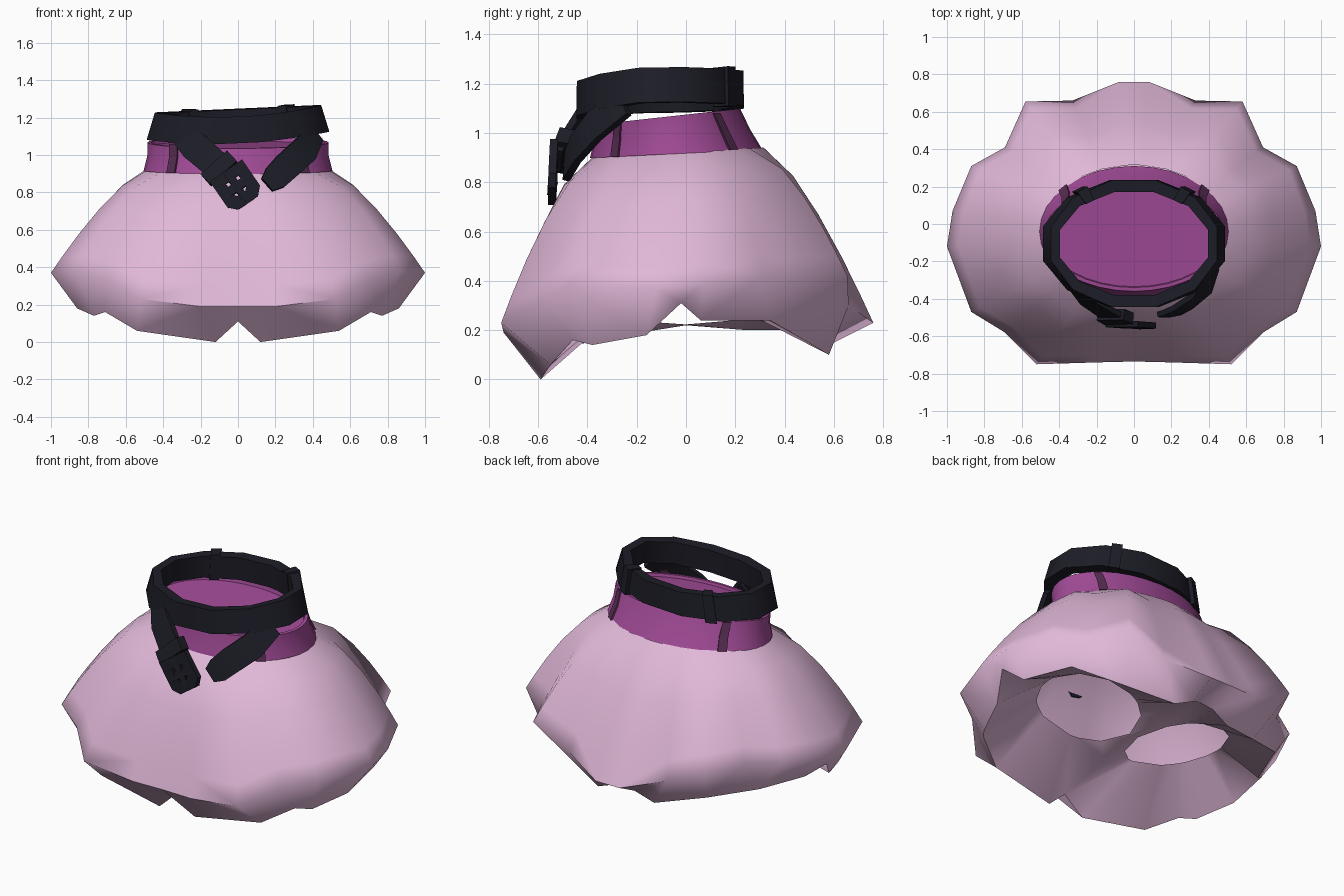
import bpy
import bmesh
from math import sin, cos, pi, atan2
from mathutils import Vector

cube = bpy.data.objects.get("Cube")
if cube:
    bpy.data.objects.remove(cube)


def material(name, rgb):
    mat = bpy.data.materials.new(name)
    mat.use_nodes = True
    color = (*rgb, 1)
    mat.diffuse_color = color
    shader = mat.node_tree.nodes["Principled BSDF"]
    shader.inputs["Base Color"].default_value = color
    shader.inputs["Roughness"].default_value = 0.8
    return mat


PINK = material("pale pink", (0.75, 0.48, 0.69))
MAGENTA = material("magenta", (0.36, 0.07, 0.31))
PLUM = material("dark plum", (0.09, 0.025, 0.08))
BLACK = material("black leather", (0.012, 0.012, 0.02))


def finish(name, bm, mat, smooth=None, mirror=False):
    bmesh.ops.recalc_face_normals(bm, faces=bm.faces)
    mesh = bpy.data.meshes.new(name)
    bm.to_mesh(mesh)
    bm.free()
    mesh.materials.append(mat)
    obj = bpy.data.objects.new(name, mesh)
    bpy.context.collection.objects.link(obj)
    if mirror:
        mod = obj.modifiers.new("mirror", "MIRROR")
        mod.use_clip = True
        mod.merge_threshold = 0.001
    if smooth:
        bpy.ops.object.select_all(action="DESELECT")
        obj.select_set(True)
        bpy.context.view_layer.objects.active = obj
        bpy.ops.object.shade_smooth_by_angle(angle=smooth, keep_sharp_edges=True)
    return obj


def bridge(bm, a, b, closed=True):
    n = len(a)
    for i in range(n if closed else n - 1):
        j = (i + 1) % n
        bm.faces.new((a[i], a[j], b[j], b[i]))


def crease(bm, verts):
    for a, b in zip(verts, verts[1:]):
        bm.edges.get((a, b)).smooth = False


def loft(name, rings, mat, smooth=None, caps=False, loop=False):
    """Skin a list of closed point rings."""
    bm = bmesh.new()
    rows = [[bm.verts.new(p) for p in ring] for ring in rings]
    for a, b in zip(rows, rows[1:]):
        bridge(bm, a, b)
    if loop:
        bridge(bm, rows[-1], rows[0])
    if caps:
        bm.faces.new(rows[0])
        bm.faces.new(rows[-1])
    return finish(name, bm, mat, smooth)


def oval(a, cy, rx, ry):
    return Vector((rx * sin(a), cy - ry * cos(a), 0))


# Puffed shorts: half outline, front centre round to back centre
widest = [(0, -.735, .19), (.2, -.74, .19), (.52, -.75, .23), (.69, -.58, .33),
          (.87, -.47, .38), (1, -.12, .37), (.97, .07, .39), (.87, .31, .42),
          (.69, .41, .41), (.58, .655, .42), (.33, .66, .3), (.08, .76, .23),
          (0, .76, .23)]
hem = [(0, -.6, .11), (.12, -.59, 0), (.54, -.55, .06), (.71, -.46, .16),
       (.77, -.38, .14), (.86, -.16, .18), (.94, -.02, .31), (.85, .06, .24),
       (.74, .34, .24), (.47, .47, .165), (.19, .58, .1), (.07, .6, .15),
       (0, .55, .2)]
crotch = [(0, .25, .2), (0, 0, .22), (0, -.25, .18)]
valleys = (3, 8)

bm = bmesh.new()
rows = []
for t in (0, .16, .38, .62, .84, 1):
    row = []
    for i, w in enumerate(map(Vector, widest)):
        waist = oval(atan2(w.x, -w.y / .75), -.03, .49, .345)
        waist.z = .925 + .05 * waist.y
        # Corners puff out more than the sides and the back
        power = .72 if w.x > .9 or w.y > .658 else .6
        if i in valleys:
            power = .67
        p = waist.lerp(w, t ** power)
        p.z = waist.z + (w.z - waist.z) * t
        row.append(bm.verts.new(p))
    rows.append(row)
rows.append([bm.verts.new(p) for p in hem])
for a, b in zip(rows, rows[1:]):
    bridge(bm, a, b, closed=False)

# Underside drawn in to the outward-tilted leg opening
rim = rows[-1] + [bm.verts.new(p) for p in crotch]
centre = Vector((.32, -.01, .29))
opening = []
for v in rim:
    d = v.co - centre
    d.z = 0
    d = d.normalized() * .29
    d.z = d.x * .23
    opening.append(bm.verts.new(centre + d))
bridge(bm, rim, opening)
crease(bm, rows[-2][:3])
crease(bm, rows[-2][10:])
crease(bm, rows[-1])
finish("puffed_shorts", bm, PINK, 1.35, mirror=True)

# Waistband with a slightly sunken closed top
SIDES = 32
turns = [2 * pi * i / SIDES for i in range(SIDES)]


def band_ring(cy, rx, ry, z, tilt):
    ring = []
    for a in turns:
        p = oval(a, cy, rx, ry)
        p.z = z + tilt * p.y
        ring.append(p)
    return ring


bottom = band_ring(-.04, .505, .35, .918, .05)
middle = band_ring(-.055, .485, .315, 1.0, .06)
top = band_ring(-.07, .485, .29, 1.075, .11)
lip = band_ring(-.07, .465, .27, 1.075, .11)
floor = band_ring(-.07, .46, .265, 1.055, .1)
loft("waistband", [bottom, middle, top, lip, floor], MAGENTA, 0.6)
bm = bmesh.new()
bm.faces.new([bm.verts.new(p) for p in floor])
finish("waistband_top", bm, MAGENTA)

# Plum loops sewn to the waistband
for name, a in (("front", pi / 4), ("back", pi * .73)):
    for side, sign in (("left", 1), ("right", -1)):
        rings = []
        for cy, rx, ry, z in ((-.04, .505, .35, .918), (-.055, .485, .315, 1.0),
                              (-.07, .485, .29, 1.07)):
            lift = z + .06 * (-cos(a)) * ry
            ring = []
            for da, grow in ((-.06, .008), (.06, .008), (.06, -.01), (-.06, -.01)):
                p = oval(sign * (a + da), cy, rx + grow, ry + grow)
                p.z = lift
                ring.append(p)
            rings.append(ring)
        loft(f"{name}_{side}_loop", rings, PLUM, caps=True)


# Belt: twelve sides, leaning outwards at the bottom
def belt_section(a, e=0):
    def point(rx, ry, z):
        p = oval(a, -.105, rx, ry)
        dip = .045 * max(0, cos(a)) ** 2
        p.z = z - dip + .045 * p.x
        return p
    return [point(.505 + e, .352 + e, 1.105 - e), point(.46 + e, .35 + e, 1.248 + e),
            point(.41 - e, .285 - e, 1.243 + e), point(.43 - e, .29 - e, 1.105 - e)]


loft("belt", [belt_section(2 * pi * (i + .5) / 12) for i in range(12)],
     BLACK, 0.75, loop=True)
for side, sign in (("left", 1), ("right", -1)):
    loft(f"belt_{side}_keeper",
         [belt_section(sign * pi * .8 + d, .01) for d in (-.07, .07)],
         BLACK, caps=True)


# Hanging strap ends
def strap(name, path, widths, thick=.03):
    pts = [Vector(p) for p in path]
    rings = []
    for i, p in enumerate(pts):
        along = (pts[min(i + 1, len(pts) - 1)] - pts[max(i - 1, 0)]).normalized()
        out = Vector((p.x * .6, p.y, .1)).normalized()
        across = along.cross(out).normalized() * widths[i] / 2
        out = out * thick / 2
        rings.append([p + across + out, p - across + out,
                      p - across - out, p + across - out])
    return loft(name, rings, BLACK, 0.6, caps=True)


strap("tongue_strap", [(.41, -.25, 1.12), (.36, -.37, 1.03), (.26, -.445, .94),
                       (.2, -.475, .88), (.155, -.485, .84)], [.12, .15, .15, .14, .09])
strap("buckle_strap", [(-.31, -.335, 1.12), (-.23, -.42, 1.045),
                       (-.12, -.49, .95), (-.06, -.52, .885)], [.12, .16, .15, .13])
strap("strap_keeper", [(-.125, -.485, .955), (-.075, -.51, .9)], [.19, .19], .06)

# Buckle: rounded frame, centre bar and prong in a slanted plane
down = Vector((.55, -.04, -.8)).normalized()
side = down.cross(Vector((0, -1, 0))).normalized()
face = side.cross(down).normalized()
mid = Vector((-.005, -.54, .83))


def buckle_ring(half_w, half_l, depth):
    k = .6
    shape = [(1, k), (k, 1), (-k, 1), (-1, k), (-1, -1), (1, -1)]
    return [mid + side * half_w * u + down * half_l * v + face * depth
            for u, v in shape]


loft("buckle_frame", [buckle_ring(.105, .105, .016), buckle_ring(.04, .045, .016),
                      buckle_ring(.04, .045, -.016), buckle_ring(.105, .105, -.016)],
     BLACK, loop=True)
strap("buckle_bar", [mid - side * .09, mid + side * .09], [.05, .05])
strap("buckle_prong", [mid - down * .09, mid + down * .09], [.045, .035], .035)
